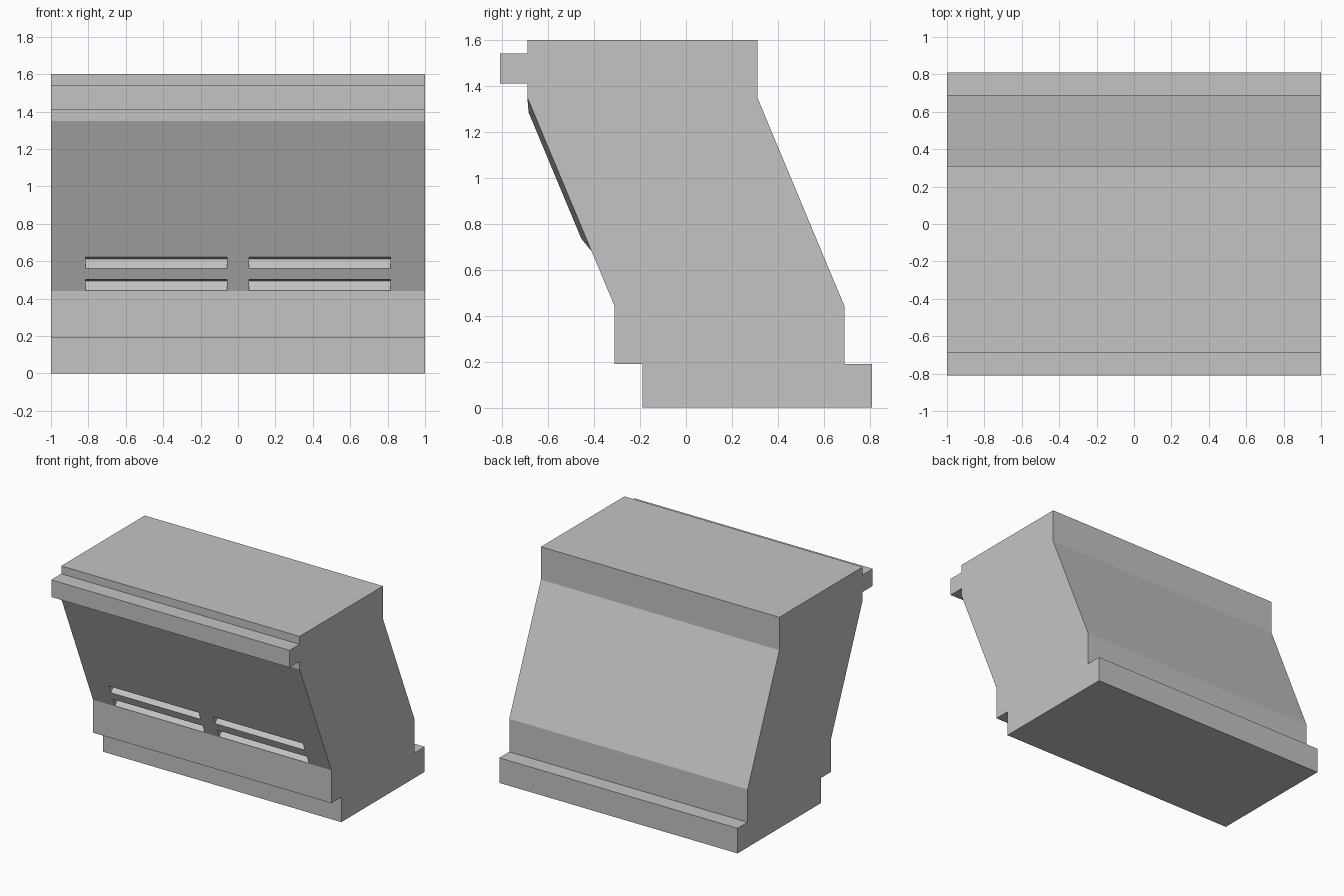
import bpy

if "Cube" in bpy.data.objects:
    bpy.data.objects.remove(bpy.data.objects["Cube"])

grey = bpy.data.materials.new("light grey")
grey.diffuse_color = (0.55, 0.55, 0.55, 1)
grey.use_nodes = True
grey.node_tree.nodes["Principled BSDF"].inputs["Base Color"].default_value = grey.diffuse_color


def make_object(name, verts, faces):
    mesh = bpy.data.meshes.new(name)
    mesh.from_pydata(verts, [], faces)
    mesh.update()
    mesh.materials.append(grey)
    obj = bpy.data.objects.new(name, mesh)
    bpy.context.collection.objects.link(obj)
    return obj


def prism(profile, x0, x1, start=0):
    """Extrude a counter-clockwise (y, z) profile along x."""
    n = len(profile)
    verts = [(x, y, z) for x in (x0, x1) for y, z in profile]
    faces = [[start + n - 1 - i for i in range(n)],
             [start + n + i for i in range(n)]]
    for i in range(n):
        j = (i + 1) % n
        faces.append([start + k for k in (i, j, n + j, n + i)])
    return verts, faces


def slope_y(z):
    """Depth of the leaning front at height z."""
    return -0.31 - 0.38 * (z - 0.44) / 0.91


# Leaning cabinet body with plinth and top ledge
body_profile = [
    (-0.19, 0), (0.81, 0), (0.81, 0.19), (0.69, 0.19), (0.69, 0.44),
    (0.31, 1.35), (0.31, 1.6), (-0.69, 1.6), (-0.69, 1.54), (-0.81, 1.54),
    (-0.81, 1.41), (-0.69, 1.41), (-0.69, 1.35), (-0.31, 0.44),
    (-0.31, 0.19), (-0.19, 0.19)]
body = make_object("cabinet_body", *prism(body_profile, -1, 1))

# Four wedge-shaped vent slots, two rows by two columns
verts, faces = [], []
for z in (0.443, 0.562):
    for x0, x1 in ((-0.815, -0.06), (0.06, 0.815)):
        notch = [(slope_y(z), z), (slope_y(z) + 0.045, z + 0.05),
                 (slope_y(z + 0.06), z + 0.06),
                 (slope_y(z + 0.03) - 0.1, z + 0.03)]
        v, f = prism(notch, x0, x1, len(verts))
        verts += v
        faces += f
cutter = make_object("vent_cutter", verts, faces)
cutter.hide_render = True

cut = body.modifiers.new("vents", 'BOOLEAN')
cut.operation = 'DIFFERENCE'
cut.solver = 'EXACT'
cut.object = cutter
bpy.context.view_layer.objects.active = body
body.select_set(True)
bpy.ops.object.modifier_apply(modifier=cut.name)
bpy.data.objects.remove(cutter, do_unlink=True)

# Slightly raised front panel with bevelled rim
rim = [(x, slope_y(z), z) for x, z in
       ((-1, 0.68), (1, 0.68), (1, 1.35), (-1, 1.35))]
raised = [(x, slope_y(z) - 0.022, z) for x, z in
          ((-0.93, 0.735), (0.93, 0.735), (0.93, 1.285), (-0.93, 1.285))]
panel = make_object("front_panel", rim + raised,
                    [(4, 5, 6, 7)] + [(i, (i + 1) % 4, 4 + (i + 1) % 4, 4 + i)
                                      for i in range(4)])
panel.data.shade_smooth()
normal = panel.data.polygons[0].normal.copy()
panel.data.normals_split_custom_set_from_vertices([normal] * 8)
